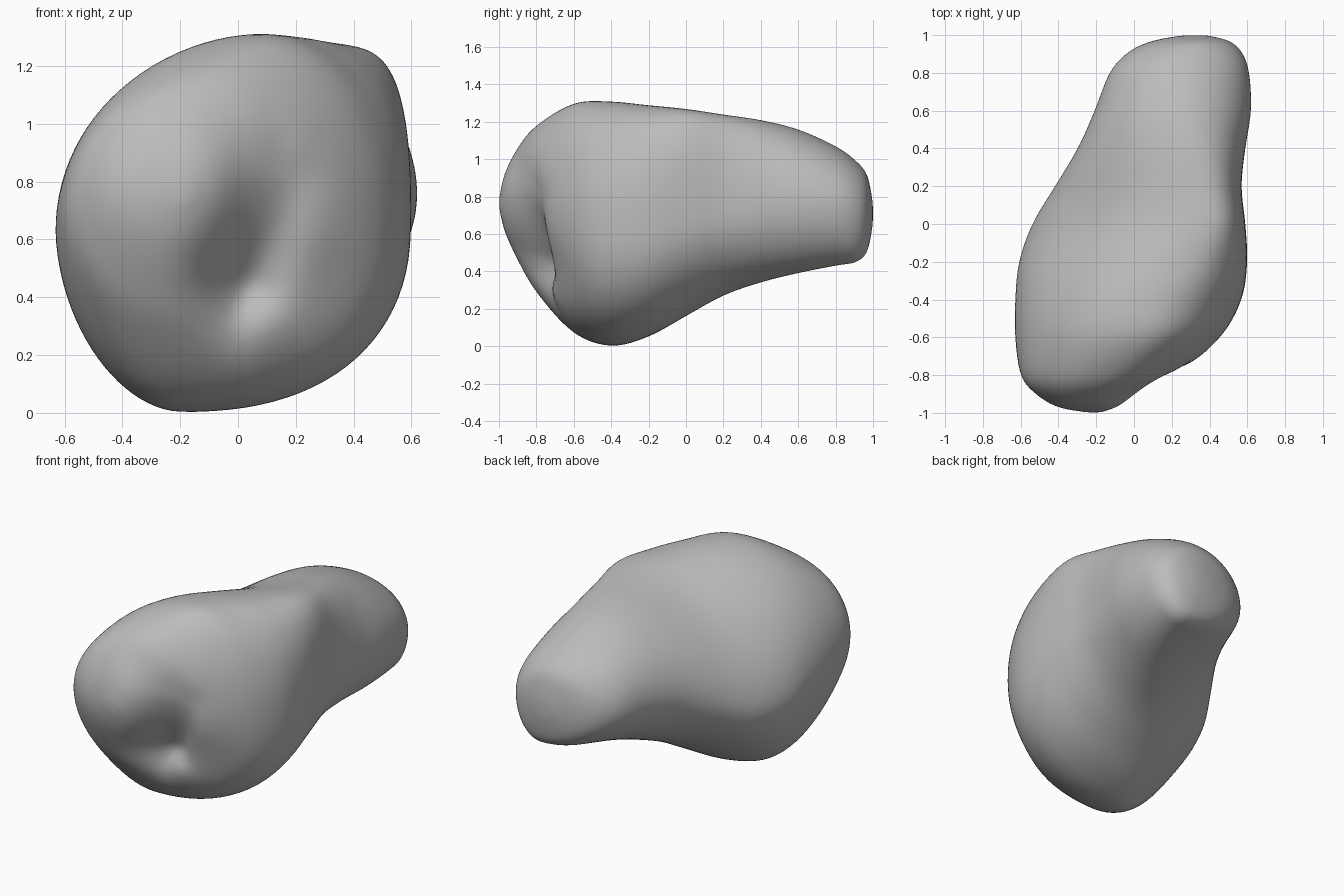
import bpy, bmesh
from math import cos, sin, pi, exp
from mathutils import Vector

cube = bpy.data.objects.get("Cube")
if cube:
    bpy.data.objects.remove(cube)

AROUND, STEPS = 96, 8

# Body stations: y, left, right, bottom, top, crest x, keel x, side height
STATIONS = [
    (-1.0, -.23, -.17, .73, .79, -.2, -.2, .76),
    (-.97, -.4, -.07, .6, .92, -.2, -.2, .76),
    (-.9, -.52, .05, .44, 1.06, -.2, -.2, .75),
    (-.8, -.6, .24, .28, 1.18, -.1, -.2, .71),
    (-.6, -.63, .46, .07, 1.3, .05, -.2, .66),
    (-.4, -.63, .57, 0, 1.31, .1, -.2, .64),
    (-.2, -.61, .6, .05, 1.29, .2, -.1, .64),
    (0, -.54, .59, .16, 1.27, .33, 0, .68),
    (.2, -.42, .57, .27, 1.24, .33, .1, .72),
    (.4, -.3, .59, .34, 1.21, .3, .2, .75),
    (.6, -.21, .62, .39, 1.16, .26, .3, .76),
    (.8, -.13, .61, .43, 1.07, .25, .36, .75),
    (.91, -.03, .57, .45, .99, .27, .38, .73),
    (.97, .1, .5, .51, .91, .3, .36, .71),
    (1.0, .27, .38, .66, .76, .33, .33, .71),
]


def bump(value, centre, width):
    return exp(-((value - centre) / width) ** 2)


def blend(a, b, c, d, t):
    """Smooth curve through b and c."""
    return b + .5 * t * (c - a + t * (2 * a - 5 * b + 4 * c - d + t * (3 * (b - c) + d - a)))


def ring(station):
    """Closed section made of four quarters, each with its own fullness."""
    y, left, right, bottom, top, crest, keel, side_right = station
    side_left = side_right - .13 * bump(y, .03, .3)
    fullness = {
        (True, True): 2 + 1.3 * bump(y, 0, .35),
        (False, True): 2 - .3 * bump(y, 0, .5),
        (True, False): 2 + .35 * bump(y, -.45, .4),
        (False, False): 2 - .2 * bump(y, -.3, .4),
    }
    points = []
    for i in range(AROUND):
        angle = 2 * pi * (i + .5) / AROUND
        c, s = cos(angle), sin(angle)
        n = fullness[c > 0, s > 0]
        u, v = abs(c) ** (2 / n), abs(s) ** (2 / n)
        middle, end = (crest, top) if s > 0 else (keel, bottom)
        edge, side = (right, side_right) if c > 0 else (left, side_left)
        points.append(Vector((middle + u * (edge - middle), y, side + v * (end - side))))
    return points


def hollow(p):
    """Push the slanted fold, and the cheek beside it, into the front."""
    if p.y > -.3:
        return
    low, high = Vector((.04, .45)), Vector((.18, .8))
    axis = high - low
    q = Vector((p.x, p.z)) - low
    along = min(1, max(0, q.dot(axis) / axis.length_squared))
    away = q - axis * along
    width = .17 if away.x < 0 else .1
    depth = (.17 - .12 * along) * bump(away.length, 0, width)
    depth += .05 * bump(p.x, .22, .2) * bump(p.z, .45, .2)
    p.y += depth * min(1, (-.3 - p.y) / .3)


# Lofted body
last = len(STATIONS) - 1
rings = []
for k in range(last):
    quad = [STATIONS[min(last, max(0, k + j))] for j in (-1, 0, 1, 2)]
    for step in range(STEPS):
        rings.append(ring([blend(*values, step / STEPS) for values in zip(*quad)]))
rings.append(ring(STATIONS[-1]))

bm = bmesh.new()
loops = []
for points in rings:
    for p in points:
        hollow(p)
    loops.append([bm.verts.new(p) for p in points])
for a, b in zip(loops, loops[1:]):
    for i in range(AROUND):
        j = (i + 1) % AROUND
        bm.faces.new((a[i], a[j], b[j], b[i]))

# Rounded end caps
for loop in (loops[0], loops[-1]):
    centre = sum((v.co for v in loop), Vector()) / AROUND
    tip = bm.verts.new(centre)
    for i in range(AROUND):
        bm.faces.new((loop[i], loop[(i + 1) % AROUND], tip))

# Soften the whole skin
for _ in range(6):
    bmesh.ops.smooth_vert(bm, verts=bm.verts, factor=.5, use_axis_x=True, use_axis_y=True, use_axis_z=True)
bmesh.ops.recalc_face_normals(bm, faces=bm.faces)
for face in bm.faces:
    face.smooth = True

mesh = bpy.data.meshes.new("rounded_body")
bm.to_mesh(mesh)
bm.free()
body = bpy.data.objects.new("rounded_body", mesh)
bpy.context.collection.objects.link(body)

# Plain grey
grey = bpy.data.materials.new("plain_grey")
grey.use_nodes = True
colour = (.5, .5, .5, 1)
grey.diffuse_color = colour
grey.node_tree.nodes["Principled BSDF"].inputs["Base Color"].default_value = colour
mesh.materials.append(grey)
